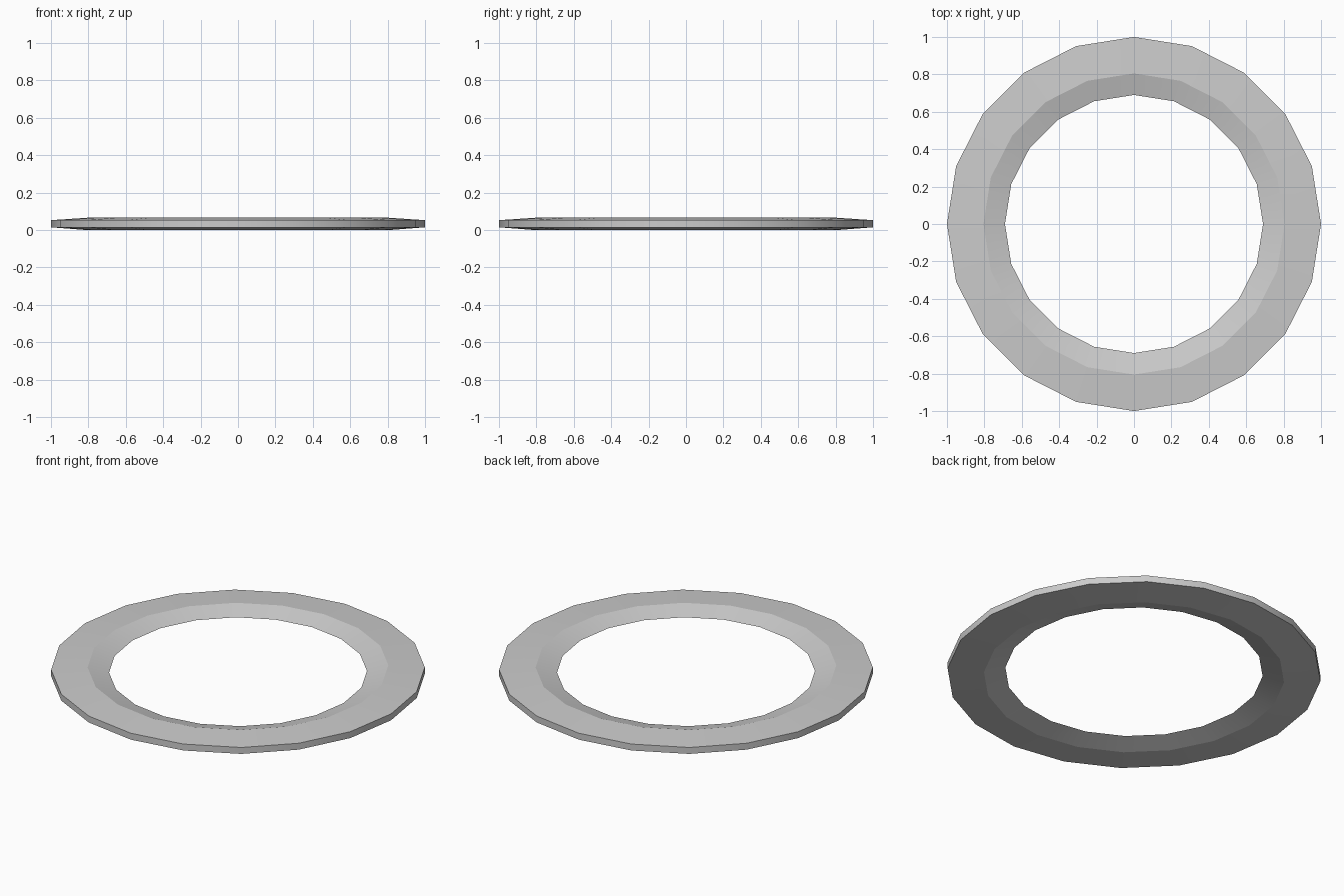
import bpy, bmesh, math

if "Cube" in bpy.data.objects:
    bpy.data.objects.remove(bpy.data.objects["Cube"])

SIDES = 20
# Cross-section (radius, z): outer wall, shallow faces, crests, sharp inner edge
profile = [(1.0, 0.015), (1.0, 0.053), (0.805, 0.066), (0.69, 0.034), (0.805, 0.0)]

bm = bmesh.new()
rings = []
for r, z in profile:
    rings.append([bm.verts.new((r * math.cos(2 * math.pi * i / SIDES),
                                r * math.sin(2 * math.pi * i / SIDES), z))
                  for i in range(SIDES)])

# Skin the closed cross-section around the ring
for k, a in enumerate(rings):
    b = rings[(k + 1) % len(rings)]
    for i in range(SIDES):
        j = (i + 1) % SIDES
        bm.faces.new((a[i], a[j], b[j], b[i])).smooth = True
bmesh.ops.recalc_face_normals(bm, faces=bm.faces)

# Keep the profile corners crisp, smooth around the circumference
for ring in rings:
    for i in range(SIDES):
        bm.edges.get((ring[i], ring[(i + 1) % SIDES])).smooth = False

mesh = bpy.data.meshes.new("flat_ring")
bm.to_mesh(mesh)
bm.free()
bpy.context.collection.objects.link(bpy.data.objects.new("flat_ring", mesh))
